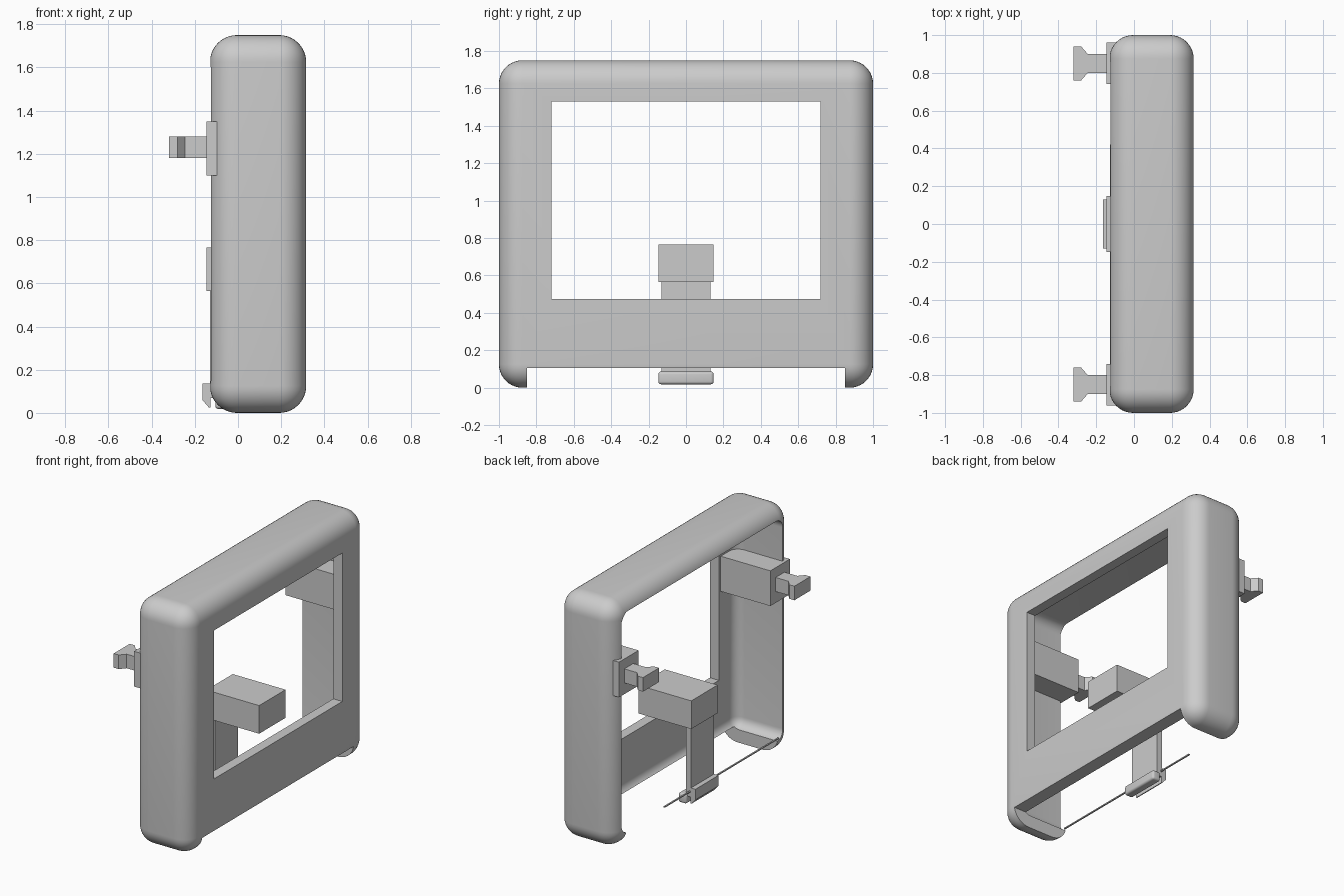
import bpy
import bmesh
import math

default = bpy.data.objects.get("Cube")
if default:
    bpy.data.objects.remove(default, do_unlink=True)

grey = bpy.data.materials.new("light_grey")
grey.use_nodes = True
tone = (0.6, 0.6, 0.6, 1)
grey.diffuse_color = tone
grey.node_tree.nodes["Principled BSDF"].inputs["Base Color"].default_value = tone


def finish(bm, name):
    bmesh.ops.recalc_face_normals(bm, faces=bm.faces)
    mesh = bpy.data.meshes.new(name)
    bm.to_mesh(mesh)
    bm.free()
    mesh.materials.append(grey)
    obj = bpy.data.objects.new(name, mesh)
    bpy.context.collection.objects.link(obj)
    return obj


def box(name, xs, ys, zs, radius=0, segments=8):
    """Box from its ranges, with optionally rounded edges."""
    bm = bmesh.new()
    bmesh.ops.create_cube(bm, size=1)
    for v in bm.verts:
        v.co = [r[0] if c < 0 else r[1] for c, r in zip(v.co, (xs, ys, zs))]
    if radius:
        bmesh.ops.bevel(bm, geom=bm.edges[:], offset=radius, segments=segments,
                        profile=0.5, affect='EDGES', clamp_overlap=True)
    return finish(bm, name)


def prism(name, points, start, end):
    """Extrude a closed outline from start to end, both added to its points."""
    bm = bmesh.new()
    face = bm.faces.new([bm.verts.new([a + b for a, b in zip(p, start)]) for p in points])
    out = bmesh.ops.extrude_face_region(bm, geom=[face])
    shift = [b - a for a, b in zip(start, end)]
    bmesh.ops.translate(bm, vec=shift,
                        verts=[g for g in out["geom"] if isinstance(g, bmesh.types.BMVert)])
    return finish(bm, name)


def smooth(obj):
    bpy.ops.object.select_all(action='DESELECT')
    obj.select_set(True)
    bpy.context.view_layer.objects.active = obj
    bpy.ops.object.shade_smooth_by_angle(angle=math.radians(30))


# Rounded frame: hollow, open at the back, with a window and raised on feet
frame = box("frame", (-0.13, 0.316), (-1, 1), (0, 1.75), 0.125, 10)
cutters = [
    box("cavity_cutter", (-0.5, 0.245), (-0.905, 0.905), (0.09, 1.66), 0.07),
    box("window_cutter", (0.1, 0.5), (-0.72, 0.72), (0.475, 1.53)),
    box("foot_gap_cutter", (-0.5, 0.5), (-0.85, 0.85), (-0.2, 0.105)),
]
bpy.context.view_layer.objects.active = frame
for cutter in cutters:
    mod = frame.modifiers.new(cutter.name, 'BOOLEAN')
    mod.operation = 'DIFFERENCE'
    mod.solver = 'EXACT'
    mod.object = cutter
    bpy.ops.object.modifier_apply(modifier=mod.name)
    bpy.data.objects.remove(cutter, do_unlink=True)
smooth(frame)

# Thin strip along the open bottom edge
box("bottom_strip", (-0.128, -0.118), (-0.86, 0.42), (0.105, 0.113))

# Mounting block and flared clip on each side
for side, label in ((1, "back"), (-1, "front")):
    mid = side * 0.85
    box(label + "_block", (-0.145, 0.26), (mid - 0.11, mid + 0.11), (1.1, 1.35))
    half = [(-0.13, 0.05), (-0.245, 0.05), (-0.28, 0.09), (-0.32, 0.09)]
    outline = half + [(x, -y) for x, y in reversed(half)]
    prism(label + "_clip", [(x, mid + y, 0) for x, y in outline],
          (0, 0, 1.18), (0, 0, 1.28))

# Central block carried on a flat stem
box("centre_block", (-0.145, 0.27), (-0.148, 0.148), (0.565, 0.765))
box("stem", (-0.13, -0.09), (-0.13, 0.13), (0.07, 0.57))

# Hook and rounded grip at the foot of the stem
hook = [(-0.165, 0.135), (-0.165, 0.06), (-0.135, 0.025), (-0.128, 0.025), (-0.128, 0.135)]
prism("hook", [(x, 0, z) for x, z in hook], (0, -0.13, 0), (0, 0.13, 0))
smooth(box("grip", (-0.105, -0.04), (-0.148, 0.148), (0.018, 0.086), 0.015, 4))
